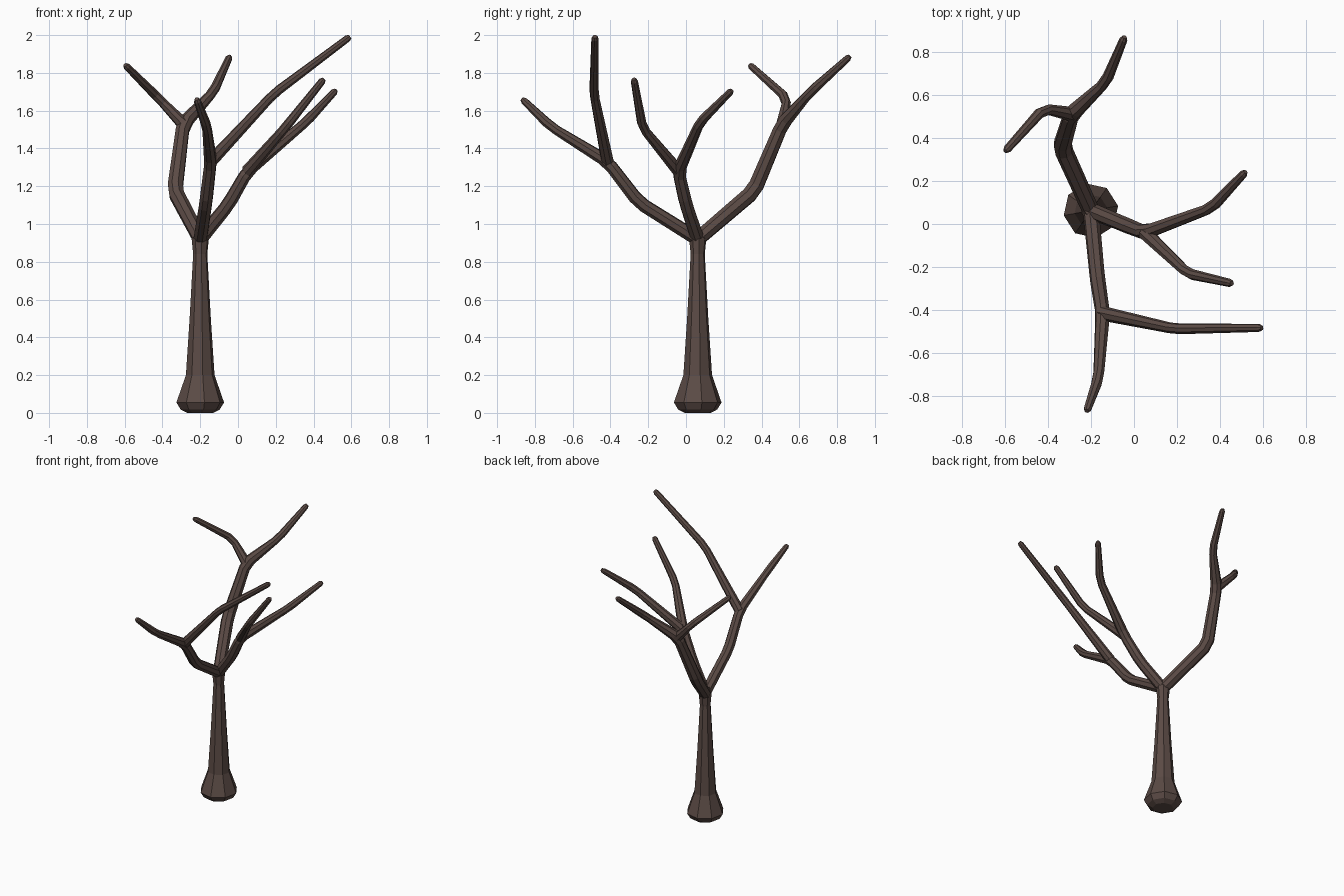
import bpy, bmesh, math
from mathutils import Vector

cube = bpy.data.objects.get("Cube")
if cube:
    bpy.data.objects.remove(cube, do_unlink=True)

SIDES = 8
BARK = (0.105, 0.07, 0.06, 1)
bark = bpy.data.materials.new("dark brown bark")
bark.use_nodes = True
bark.diffuse_color = BARK
bark.node_tree.nodes["Principled BSDF"].inputs["Base Color"].default_value = BARK


def tube(name, stations, twist=0.0):
    """Sweep a tapering octagon through (point, radius) stations and cap it."""
    pts = [Vector(p) for p, r in stations]
    bm = bmesh.new()
    rings = []
    side = Vector((math.cos(twist), math.sin(twist), 0))
    for i, (p, (_, r)) in enumerate(zip(pts, stations)):
        before = (p - pts[i - 1]).normalized() if i else Vector()
        after = (pts[i + 1] - p).normalized() if i < len(pts) - 1 else Vector()
        axis = (before + after).normalized()
        side = (side - axis * side.dot(axis)).normalized()
        other = axis.cross(side)
        ring = []
        for k in range(SIDES):
            a = math.tau * k / SIDES
            ring.append(bm.verts.new(p + r * (math.cos(a) * side + math.sin(a) * other)))
        rings.append(ring)
    for low, high in zip(rings, rings[1:]):
        for k in range(SIDES):
            n = (k + 1) % SIDES
            bm.faces.new((low[k], low[n], high[n], high[k]))
    bm.faces.new(rings[0][::-1])
    bm.faces.new(rings[-1])
    mesh = bpy.data.meshes.new(name)
    bm.to_mesh(mesh)
    bm.free()
    mesh.materials.append(bark)
    obj = bpy.data.objects.new(name, mesh)
    bpy.context.collection.objects.link(obj)
    return obj


def limb(name, points, radii):
    """Branch with softened bends and a blunt rounded tip."""
    pts = [Vector(p) for p in points]
    stations = [(pts[0], radii[0])]
    for a, p, b, r in zip(pts, pts[1:], pts[2:], radii[1:]):
        stations.append((p + (a - p).normalized() * 0.035, r))
        stations.append((p + (b - p).normalized() * 0.035, r))
    tip = pts[-1]
    way = (tip - pts[-2]).normalized()
    stations.append((tip - way * 0.012, radii[-1]))
    stations.append((tip + way * 0.004, radii[-1] * 0.6))
    return tube(name, stations, 0.4)


# Trunk: flared foot, slim waist, slight swelling at the crown
X, Y = -0.2, 0.062
profile = [(0.0, 0.07), (0.018, 0.105), (0.055, 0.128), (0.2, 0.077),
           (0.5, 0.057), (0.84, 0.038), (0.92, 0.046), (0.965, 0.028)]
tube("trunk", [((X, Y, z), r) for z, r in profile], math.radians(10))

# Main limbs run from the crown through their fork to one tip
crown = (X, Y, 0.92)
back_fork = (-0.29, 0.51, 1.53)
front_fork = (-0.145, -0.415, 1.33)
left_fork = (0.05, -0.04, 1.28)
taper = (0.038, 0.036, 0.034, 0.026, 0.019)

limb("back_limb", [crown, (-0.335, 0.36, 1.175), back_fork,
                   (-0.13, 0.66, 1.70), (-0.045, 0.865, 1.885)],
     (0.04, 0.043, 0.038, 0.026, 0.019))
limb("front_limb", [crown, (-0.17, -0.25, 1.115), front_fork,
                    (-0.165, -0.715, 1.515), (-0.218, -0.865, 1.66)], taper)
limb("left_limb", [crown, (-0.05, 0.0, 1.105), left_fork,
                   (0.36, 0.075, 1.54), (0.515, 0.24, 1.705)], taper)

# Second twig of each fork
twig_taper = (0.034, 0.025, 0.019)
limb("back_twig", [back_fork, (-0.42, 0.535, 1.665), (-0.595, 0.34, 1.84)], twig_taper)
limb("front_twig", [front_fork, (0.19, -0.487, 1.69), (0.59, -0.482, 1.99)], twig_taper)
limb("left_twig", [left_fork, (0.25, -0.23, 1.51), (0.452, -0.275, 1.765)], twig_taper)
